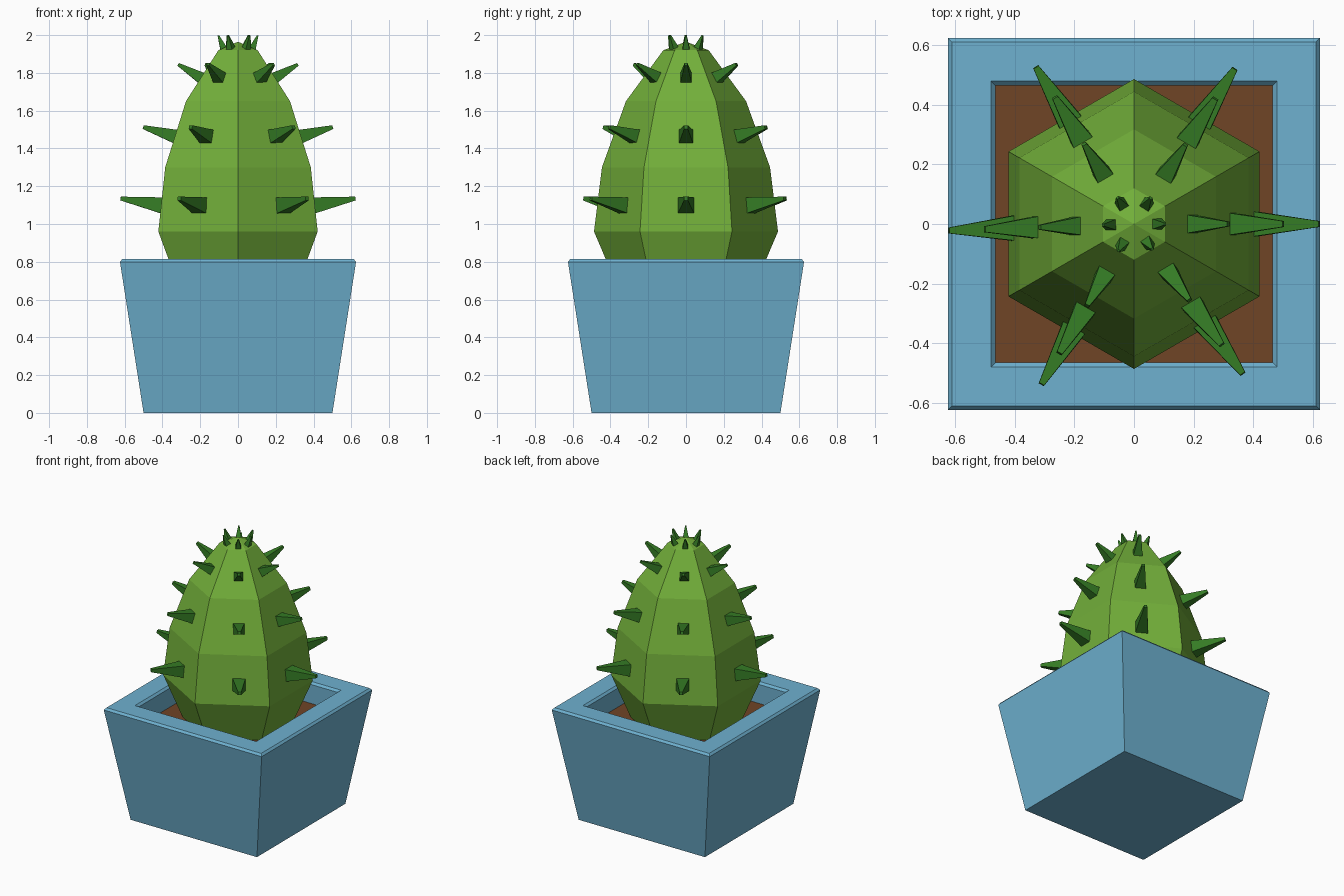
import bpy, bmesh, math
from mathutils import Vector

if "Cube" in bpy.data.objects:
    bpy.data.objects.remove(bpy.data.objects["Cube"])


def material(name, rgb):
    m = bpy.data.materials.new(name)
    m.diffuse_color = (*rgb, 1)
    m.use_nodes = True
    m.node_tree.nodes["Principled BSDF"].inputs["Base Color"].default_value = m.diffuse_color
    return m


POT = material("pot blue", (0.156, 0.44, 0.63))
SOIL = material("soil brown", (0.16, 0.058, 0.019))
GREEN = material("cactus green", (0.17, 0.43, 0.042))
SPIKE = material("spike green", (0.035, 0.20, 0.018))


def finish(bm, name, mat):
    bmesh.ops.recalc_face_normals(bm, faces=bm.faces)
    me = bpy.data.meshes.new(name)
    bm.to_mesh(me)
    bm.free()
    me.materials.append(mat)
    ob = bpy.data.objects.new(name, me)
    bpy.context.collection.objects.link(ob)
    return ob


def lathe(name, profile, sides, phase, mat):
    """Stack of regular polygons; zero radius at the end makes a point."""
    bm = bmesh.new()
    rings = []
    for r, z in profile:
        n = sides if r > 0 else 1
        rings.append([bm.verts.new((r * math.cos(phase + math.tau * i / sides),
                                    r * math.sin(phase + math.tau * i / sides), z))
                      for i in range(n)])
    for a, b in zip(rings, rings[1:]):
        for i in range(sides):
            j = (i + 1) % sides
            bm.faces.new([a[i], a[j], b[0]] if len(b) == 1 else [a[i], a[j], b[j], b[i]])
    for ring in (rings[0], rings[-1]):
        if len(ring) > 1:
            bm.faces.new(ring)
    return finish(bm, name, mat)


# Square pot: half widths turned into corner radii
K = math.sqrt(2)
pot = [(0.50, 0), (0.625, 0.80), (0.612, 0.815), (0.48, 0.815), (0.466, 0.80), (0.466, 0.64)]
lathe("pot", [(h * K, z) for h, z in pot], 4, math.pi / 4, POT)

# Soil slab
lathe("soil", [(0.465 * K, 0.645), (0.465 * K, 0.665)], 4, math.pi / 4, SOIL)

# Six-sided cactus body with corners on the y axis
body = [(0.355, 0.65), (0.487, 0.96), (0.445, 1.30), (0.318, 1.65), (0.12, 1.92), (0, 1.965)]
lathe("cactus_body", body, 6, math.pi / 2, GREEN)

# Spikes: base (radius, z), tip (radius, z), base and tip half widths
levels = [((0.38, 1.095), (0.622, 1.135), 0.046, 0.010),
          ((0.31, 1.457), (0.502, 1.513), 0.040, 0.010),
          ((0.18, 1.765), (0.317, 1.845), 0.033, 0.008),
          ((0.073, 1.92), (0.104, 1.998), 0.020, 0.004)]
angles = [0, 57, 122, 182, 240, 306]
bm = bmesh.new()
for base, tip, wb, wt in levels:
    for deg in angles:
        a = math.radians(deg)
        out = Vector((math.cos(a), math.sin(a), 0))
        side = Vector((-math.sin(a), math.cos(a), 0))
        p, q = (out * r + Vector((0, 0, z)) for r, z in (base, tip))
        up = (q - p).normalized().cross(side)
        rings = [[bm.verts.new(c + side * w * s + up * w * t)
                  for s, t in ((-1, -1), (1, -1), (1, 1), (-1, 1))]
                 for c, w in ((p, wb), (q, wt))]
        for i in range(4):
            j = (i + 1) % 4
            bm.faces.new((rings[0][i], rings[0][j], rings[1][j], rings[1][i]))
        bm.faces.new(rings[0])
        bm.faces.new(rings[1])
finish(bm, "spikes", SPIKE)
